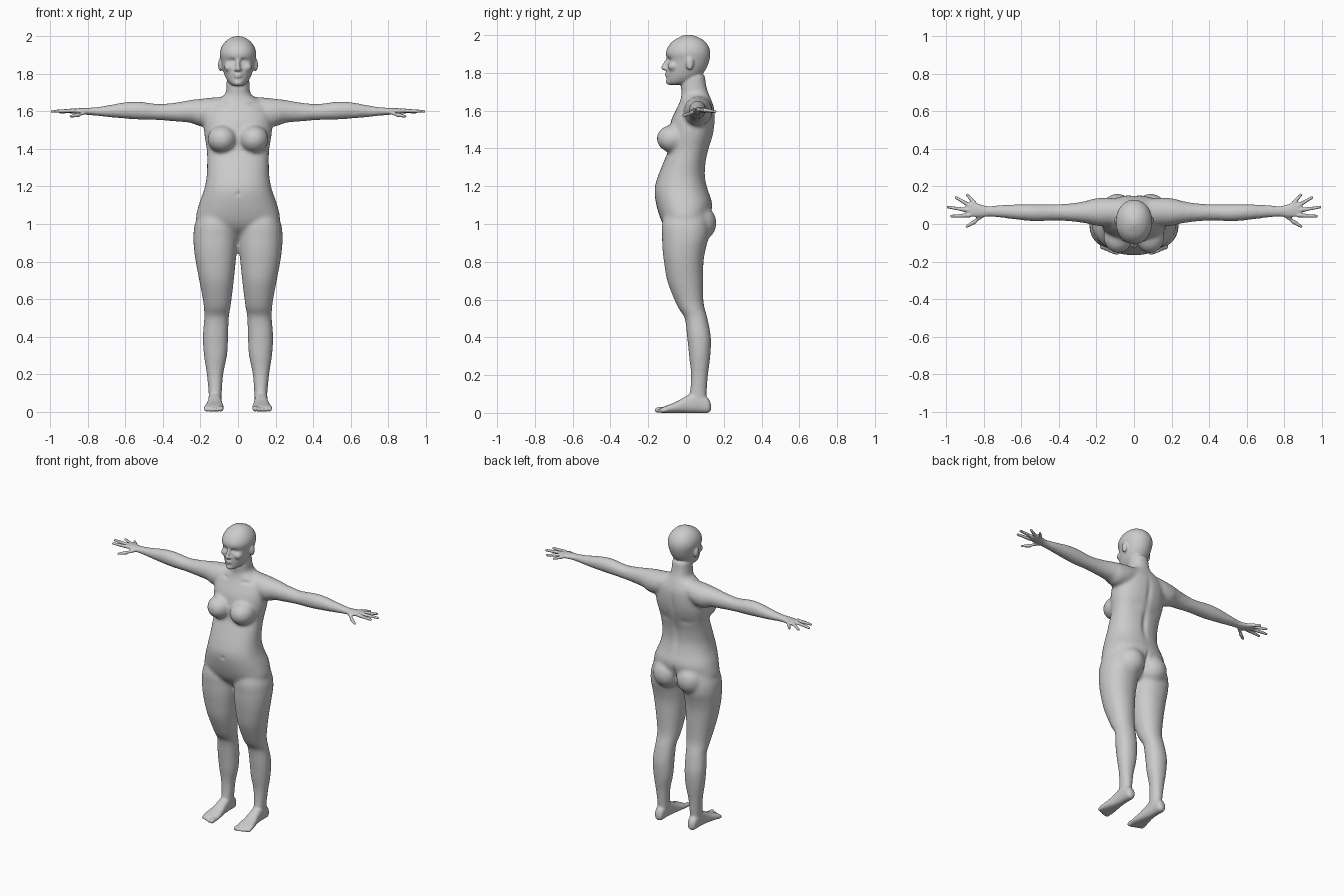
import bpy, bmesh, math
from mathutils import Vector

if "Cube" in bpy.data.objects:
    bpy.data.objects.remove(bpy.data.objects["Cube"], do_unlink=True)

skin = bpy.data.materials.new("plain grey")
skin.use_nodes = True
GREY = (0.6, 0.6, 0.6, 1)
skin.diffuse_color = GREY
skin.node_tree.nodes["Principled BSDF"].inputs["Base Color"].default_value = GREY


def link(name, mesh):
    obj = bpy.data.objects.new(name, mesh)
    bpy.context.collection.objects.link(obj)
    return obj


def finish(name, bm, mirror):
    """Turn a bmesh into an object, optionally with its mirror image."""
    if mirror:
        copy = bmesh.ops.duplicate(bm, geom=bm.verts[:] + bm.edges[:] + bm.faces[:])
        for item in copy["geom"]:
            if isinstance(item, bmesh.types.BMVert):
                item.co.x *= -1
    bmesh.ops.recalc_face_normals(bm, faces=bm.faces[:])
    mesh = bpy.data.meshes.new(name)
    bm.to_mesh(mesh)
    bm.free()
    return link(name, mesh)


def spline(rows, steps=5):
    """Catmull-Rom interpolation through rows of numbers."""
    rows = [Vector(r) for r in rows]
    out = []
    for i in range(len(rows) - 1):
        a, b, c, d = (rows[min(max(i + k, 0), len(rows) - 1)] for k in (-1, 0, 1, 2))
        for s in range(steps):
            t = s / steps
            out.append(b + (c - a) * (t / 2) + (a * 2 - b * 5 + c * 4 - d) * (t * t / 2)
                       + (b * 3 - a - c * 3 + d) * (t ** 3 / 2))
    return out + [rows[-1]]


def loft(name, axis, rows, mirror=False, power=2.0, sides=32):
    """Skin oval sections given as (position, low a, high a, low b, high b)."""
    bm = bmesh.new()
    rings = []
    for t, a0, a1, b0, b1 in spline(rows):
        ring = []
        for k in range(sides):
            ang = math.tau * k / sides
            c, s = math.cos(ang), math.sin(ang)
            c = math.copysign(abs(c) ** (2 / power), c)
            s = math.copysign(abs(s) ** (2 / power), s)
            a = (a0 + a1) / 2 + (a1 - a0) / 2 * c
            b = (b0 + b1) / 2 + (b1 - b0) / 2 * s
            ring.append(bm.verts.new({"z": (a, b, t), "x": (t, b, a), "y": (a, t, b)}[axis]))
        rings.append(ring)
    for r, q in zip(rings, rings[1:]):
        for k in range(sides):
            n = (k + 1) % sides
            bm.faces.new((r[k], r[n], q[n], q[k]))
    bm.faces.new(rings[0])
    bm.faces.new(rings[-1])
    return finish(name, bm, mirror)


def ball(bm, loc, radii):
    new = bmesh.ops.create_icosphere(bm, subdivisions=3, radius=1)["verts"]
    for v in new:
        v.co = Vector(loc) + Vector(v.co[i] * radii[i] for i in range(3))


def blob(name, loc, radii, mirror=True):
    bm = bmesh.new()
    ball(bm, loc, radii)
    return finish(name, bm, mirror)


def capsule(name, start, end, r0, r1, mirror=True):
    bm = bmesh.new()
    ball(bm, start, (r0,) * 3)
    ball(bm, end, (r1,) * 3)
    hull = bmesh.ops.convex_hull(bm, input=bm.verts[:])
    bmesh.ops.delete(bm, geom=[g for g in set(hull["geom_interior"])
                               if isinstance(g, bmesh.types.BMVert)], context="VERTS")
    return finish(name, bm, mirror)


def fuse(name, parts, voxel, rounds):
    """Merge overlapping parts into one softened skin."""
    bm = bmesh.new()
    for part in parts:
        bm.from_mesh(part.data)
        bpy.data.objects.remove(part, do_unlink=True)
    obj = finish(name, bm, False)
    remesh = obj.modifiers.new("Skin", "REMESH")
    remesh.mode, remesh.voxel_size = "VOXEL", voxel
    soft = obj.modifiers.new("Soften", "SMOOTH")
    soft.factor, soft.iterations = 0.5, rounds
    graph = bpy.context.evaluated_depsgraph_get()
    mesh = bpy.data.meshes.new_from_object(obj.evaluated_get(graph))
    obj.modifiers.clear()
    obj.data = mesh
    return obj


def press(obj, loc, radii, depth):
    """Push a soft dent into the skin on both sides."""
    moves = []
    for v in obj.data.vertices:
        p = Vector((abs(v.co.x), v.co.y, v.co.z)) - Vector(loc)
        d = sum((p[i] / radii[i]) ** 2 for i in range(3))
        if d < 4:
            moves.append((v, v.normal * depth * math.exp(-2 * d)))
    for v, m in moves:
        v.co -= m


# Torso and neck
torso = loft("torso", "z", [(z, -w, w, f, b) for z, w, f, b in (
    (.93, .07, -.05, .06), (.97, .16, -.1, .1), (1.02, .222, -.132, .12), (1.1, .21, -.157, .14),
    (1.18, .182, -.167, .117), (1.25, .168, -.15, .102), (1.33, .165, -.118, .106),
    (1.4, .167, -.092, .122), (1.48, .18, -.09, .145), (1.55, .18, -.078, .153),
    (1.61, .165, -.05, .15), (1.655, .12, -.03, .135), (1.69, .07, -.024, .12),
    (1.73, .062, -.028, .108), (1.79, .06, -.02, .1))], power=2.25)

# Legs down to the ankles
legs = loft("legs", "z", [
    (1.1, .04, .19, -.1, .1), (1.0, .01, .23, -.127, .12), (.93, .003, .238, -.127, .12),
    (.87, .005, .235, -.125, .105), (.8, .012, .226, -.117, .093), (.7, .022, .207, -.1, .091),
    (.6, .034, .188, -.062, .092), (.55, .041, .182, -.038, .1), (.5, .049, .18, -.007, .114),
    (.4, .052, .188, .006, .132), (.3, .058, .182, .016, .129), (.2, .078, .167, .026, .117),
    (.1, .086, .157, .018, .11), (.04, .088, .157, .0, .115)], mirror=True, power=2.15)

# Arms through to the flat of the hand
arms = loft("arms", "x", [
    (.06, 1.57, 1.68, .01, .13), (.13, 1.53, 1.675, -.01, .14), (.2, 1.52, 1.668, -.01, .138),
    (.25, 1.538, 1.662, .002, .125), (.32, 1.545, 1.65, .012, .112), (.42, 1.553, 1.64, .018, .106),
    (.52, 1.556, 1.652, .014, .106), (.6, 1.561, 1.65, .02, .106), (.7, 1.57, 1.632, .032, .102),
    (.77, 1.578, 1.622, .038, .098), (.8, 1.58, 1.62, .034, .102), (.85, 1.586, 1.618, .03, .12),
    (.885, 1.589, 1.614, .04, .119), (.9, 1.595, 1.608, .055, .108)], mirror=True)

breasts = blob("breasts", (.085, -.07, 1.452), (.078, .086, .074))
buttocks = blob("buttocks", (.088, .062, 1.005), (.095, .1, .1))
core = fuse("core", [torso, legs, arms, breasts, buttocks], .01, 9)

# Spine groove, shoulder blade edge, cleft, navel and collar hollows
press(core, (0, .12, 1.3), (.025, .06, .12), .014)
press(core, (0, .15, 1.5), (.022, .06, .12), .008)
press(core, (0, .15, 1.0), (.014, .08, .09), .03)
press(core, (0, -.165, 1.16), (.012, .03, .014), .01)
press(core, (.08, -.03, 1.64), (.04, .04, .012), .008)
press(core, (.09, .13, 1.4), (.06, .04, .03), .006)

# Skull and jaw
head = loft("head", "z", [(z, -w, w, f, b) for z, w, f, b in (
    (1.737, .025, -.09, -.04), (1.75, .046, -.1, .03), (1.78, .066, -.102, .075),
    (1.82, .08, -.102, .106), (1.865, .09, -.098, .124), (1.905, .097, -.107, .129),
    (1.94, .09, -.094, .12), (1.97, .07, -.068, .097), (1.99, .044, -.032, .062),
    (2.001, .015, -.005, .03))], power=2.1)
face = [
    head,
    capsule("nose", (0, -.098, 1.875), (0, -.12, 1.827), .008, .013, False),
    blob("nostrils", (.012, -.11, 1.822), (.009, .012, .008)),
    blob("upper_lip", (0, -.101, 1.796), (.024, .014, .006), False),
    blob("lower_lip", (0, -.1, 1.785), (.021, .014, .006), False),
    blob("chin", (0, -.085, 1.753), (.027, .024, .018), False),
    blob("cheeks", (.045, -.066, 1.835), (.03, .03, .026)),
    capsule("brows", (.014, -.096, 1.892), (.05, -.078, 1.89), .009, .008),
    blob("ears", (.094, .02, 1.848), (.013, .021, .035))]
head = fuse("head", face, .005, 3)
press(head, (.034, -.09, 1.869), (.024, .04, .014), .016)
eyes = blob("eyes", (.034, -.071, 1.868), (.015, .014, .012))

# Fingers fan out from the palm; the thumb hangs slightly lower
digits = [capsule("finger", a, b, .012, .008) for a, b in (
    ((.875, .047, 1.604), (.973, .042, 1.601)), ((.88, .073, 1.604), (.992, .09, 1.6)),
    ((.872, .096, 1.603), (.95, .142, 1.597)), ((.85, .11, 1.602), (.889, .155, 1.594)),
    ((.81, .045, 1.597), (.85, .012, 1.582)), ((.85, .012, 1.582), (.892, -.014, 1.574)))]

# Feet with five toes each
feet = loft("feet", "y", [
    (.132, .11, .136, .015, .045), (.115, .095, .152, .0, .08), (.06, .09, .157, .0, .115),
    (0, .086, .161, .0, .088), (-.05, .08, .171, .0, .06), (-.1, .075, .182, .0, .04),
    (-.13, .08, .18, .0, .028)], mirror=True, power=2.4)
toes = []
for i in range(5):
    r = .015 if i == 0 else .0105
    x = .092 + .0195 * i
    toes.append(capsule("toe", (x, -.1, r + .004), (x, -.15 + .008 * max(i - 1, 0), r), r, r))

# One continuous skin
body = fuse("body", [core, head, eyes, feet] + digits + toes, .006, 2)
body.data.materials.clear()
body.data.materials.append(skin)
bpy.context.view_layer.objects.active = body
body.select_set(True)
bpy.ops.object.shade_smooth_by_angle(angle=math.radians(60))
